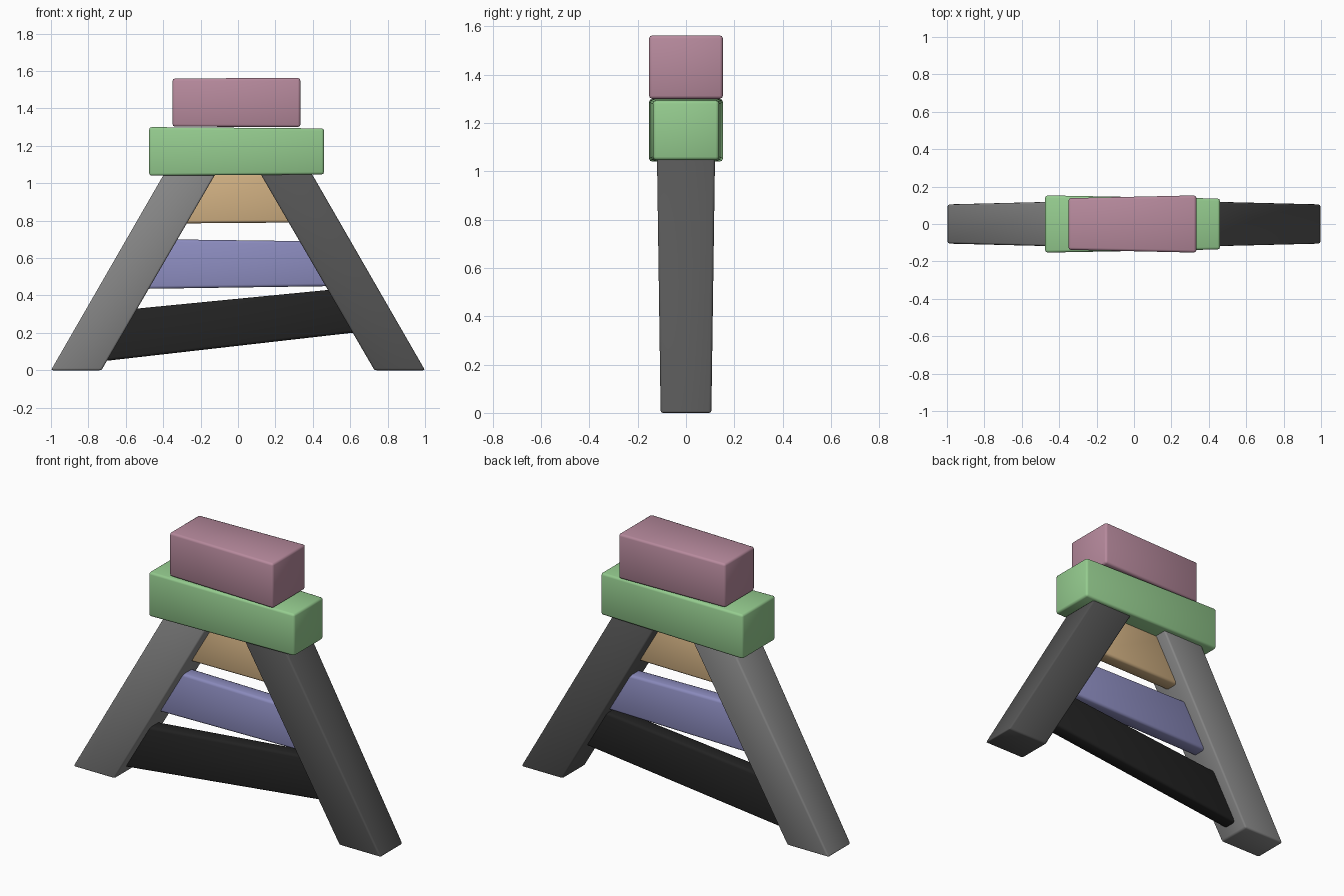
import bpy
import bmesh

default = bpy.data.objects.get("Cube")
if default:
    bpy.data.objects.remove(default, do_unlink=True)


def linear(channel):
    c = channel / 255
    return c / 12.92 if c <= 0.04045 else ((c + 0.055) / 1.055) ** 2.4


def material(name, *rgb):
    mat = bpy.data.materials.new(name)
    mat.use_nodes = True
    color = (*map(linear, rgb), 1)
    mat.diffuse_color = color
    bsdf = mat.node_tree.nodes["Principled BSDF"]
    bsdf.inputs["Base Color"].default_value = color
    bsdf.inputs["Roughness"].default_value = 0.8
    return mat


def block(name, mat, corners, bevel):
    """Bevelled block from four front corners, each (x, z, half depth)."""
    bm = bmesh.new()
    front = [bm.verts.new((x, -d, z)) for x, z, d in corners]
    back = [bm.verts.new((x, d, z)) for x, z, d in corners]
    bm.faces.new(front)
    bm.faces.new(back[::-1])
    for i in range(4):
        j = (i + 1) % 4
        bm.faces.new((front[j], front[i], back[i], back[j]))
    bmesh.ops.recalc_face_normals(bm, faces=bm.faces)
    for face in bm.faces:
        face.smooth = True
    mesh = bpy.data.meshes.new(name)
    bm.to_mesh(mesh)
    bm.free()
    mesh.materials.append(mat)
    obj = bpy.data.objects.new(name, mesh)
    bpy.context.collection.objects.link(obj)
    mod = obj.modifiers.new("rounded_edges", "BEVEL")
    mod.width = bevel
    mod.segments = 2
    mod.limit_method = "NONE"
    return obj


light_grey = material("light_grey", 136, 136, 136)
dark_grey = material("dark_grey", 86, 86, 86)
black = material("black", 34, 34, 34)
blue = material("dusty_blue", 138, 138, 188)
tan = material("tan", 205, 173, 128)
green = material("soft_green", 149, 204, 143)
pink = material("dusty_pink", 183, 138, 157)

# Slanted legs, slightly thinner at the foot
for name, mat, side in (("right_leg", light_grey, -1), ("left_leg", dark_grey, 1)):
    block(name, mat, [(side * 1.0, 0, 0.105), (side * 0.73, 0, 0.105),
                      (side * 0.12, 1.05, 0.12), (side * 0.395, 1.05, 0.12)], 0.01)

# Thin rungs, their ends let into the legs
t = 0.045
block("lower_rung", black, [(-0.77, 0.043, t), (0.66, 0.206, t),
                            (0.54, 0.435, t), (-0.6, 0.324, t)], 0.015)
block("middle_rung", blue, [(-0.53, 0.435, t), (0.51, 0.45, t),
                            (0.38, 0.69, t), (-0.38, 0.7, t)], 0.015)
block("upper_rung", tan, [(-0.33, 0.785, t), (0.32, 0.79, t),
                          (0.18, 1.05, t), (-0.18, 1.05, t)], 0.015)

# Stacked top beams, each tapering to one end
block("crossbeam", green, [(-0.475, 1.04, 0.153), (0.46, 1.047, 0.136),
                           (0.46, 1.293, 0.136), (-0.475, 1.3, 0.153)], 0.013)
block("top_block", pink, [(-0.35, 1.303, 0.138), (0.333, 1.3, 0.153),
                          (0.333, 1.563, 0.153), (-0.35, 1.56, 0.138)], 0.013)
